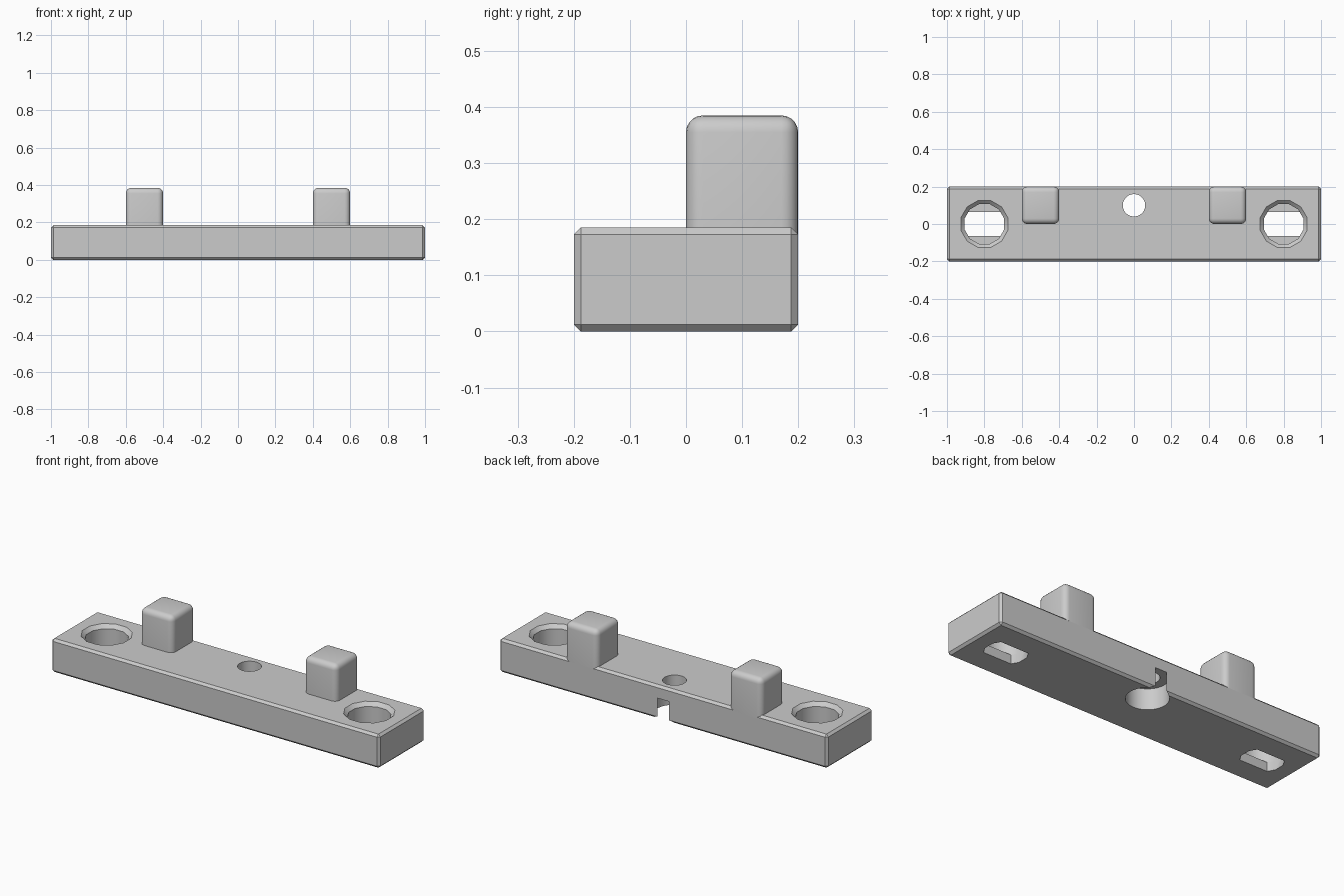
import bpy, bmesh, math
from mathutils import Matrix

old = bpy.data.objects.get("Cube")
if old:
    bpy.data.objects.remove(old, do_unlink=True)

grey = bpy.data.materials.new("plain grey")
grey.use_nodes = True
colour = (0.6, 0.6, 0.6, 1)
grey.diffuse_color = colour
grey.node_tree.nodes["Principled BSDF"].inputs["Base Color"].default_value = colour


def to_object(name, bm):
    mesh = bpy.data.meshes.new(name)
    bm.to_mesh(mesh)
    bm.free()
    mesh.materials.append(grey)
    ob = bpy.data.objects.new(name, mesh)
    bpy.context.collection.objects.link(ob)
    return ob


def box(name, lo, hi):
    bm = bmesh.new()
    bmesh.ops.create_cube(bm, size=1)
    for v in bm.verts:
        v.co = [(a + b) / 2 + c * (b - a) for a, b, c in zip(lo, hi, v.co)]
    return to_object(name, bm)


def cylinder(name, x, y, z0, z1, r0, r1, sides):
    bm = bmesh.new()
    place = Matrix.Translation((x, y, (z0 + z1) / 2)) @ Matrix.Rotation(math.pi / sides, 4, 'Z')
    bmesh.ops.create_cone(bm, cap_ends=True, segments=sides, radius1=r0, radius2=r1,
                          depth=z1 - z0, matrix=place)
    return to_object(name, bm)


def apply_modifiers(ob):
    bpy.context.view_layer.update()
    graph = bpy.context.evaluated_depsgraph_get()
    mesh = bpy.data.meshes.new_from_object(ob.evaluated_get(graph))
    ob.modifiers.clear()
    ob.data = mesh


def bevel(ob, width, segments):
    mod = ob.modifiers.new("edges", 'BEVEL')
    mod.width, mod.segments = width, segments
    apply_modifiers(ob)


def boolean(ob, tool, operation='DIFFERENCE'):
    mod = ob.modifiers.new("cut", 'BOOLEAN')
    mod.operation, mod.object, mod.solver = operation, tool, 'EXACT'
    apply_modifiers(ob)
    bpy.data.objects.remove(tool, do_unlink=True)


def smooth(ob, degrees):
    bpy.ops.object.select_all(action='DESELECT')
    ob.select_set(True)
    bpy.context.view_layer.objects.active = ob
    bpy.ops.object.shade_smooth_by_angle(angle=math.radians(degrees))


# Chamfered bar
TOP, FLOOR = 0.185, 0.05
bar = box("base_bar", (-1, -0.2, 0), (1, 0.2, TOP))
bevel(bar, 0.0125, 1)

for side, x in (("right", -0.8), ("left", 0.8)):
    # Round pocket with a countersunk rim
    boolean(bar, cylinder("pocket", x, 0, FLOOR, 0.3, 0.11, 0.11, 12))
    boolean(bar, cylinder("rim", x, 0, TOP - 0.02, TOP + 0.001, 0.11, 0.131, 12))
    # Slot through the pocket floor, with the pocket's round ends
    slot = cylinder("slot", x, 0, -0.1, FLOOR + 0.01, 0.11, 0.11, 12)
    boolean(slot, box("strip", (x - 0.2, -0.065, -0.2), (x + 0.2, 0.065, 0.2)), 'INTERSECT')
    boolean(bar, slot)

# Centre hole, and the wider bore below that breaks through the back
boolean(bar, cylinder("hole", 0, 0.1, -0.1, 0.3, 0.06, 0.06, 32))
boolean(bar, cylinder("bore", 0, 0.1, -0.1, 0.115, 0.106, 0.106, 48))
smooth(bar, 32)

# Rounded pegs, flush with the back
for side, x in (("right", -0.5), ("left", 0.5)):
    peg = box(side + "_peg", (x - 0.1, 0, 0.1), (x + 0.1, 0.2, 0.385))
    bevel(peg, 0.03, 5)
    # Square off the hidden lower end
    boolean(peg, box("trim", (x - 0.2, -0.1, 0), (x + 0.2, 0.3, 0.165)))
    smooth(peg, 35)
